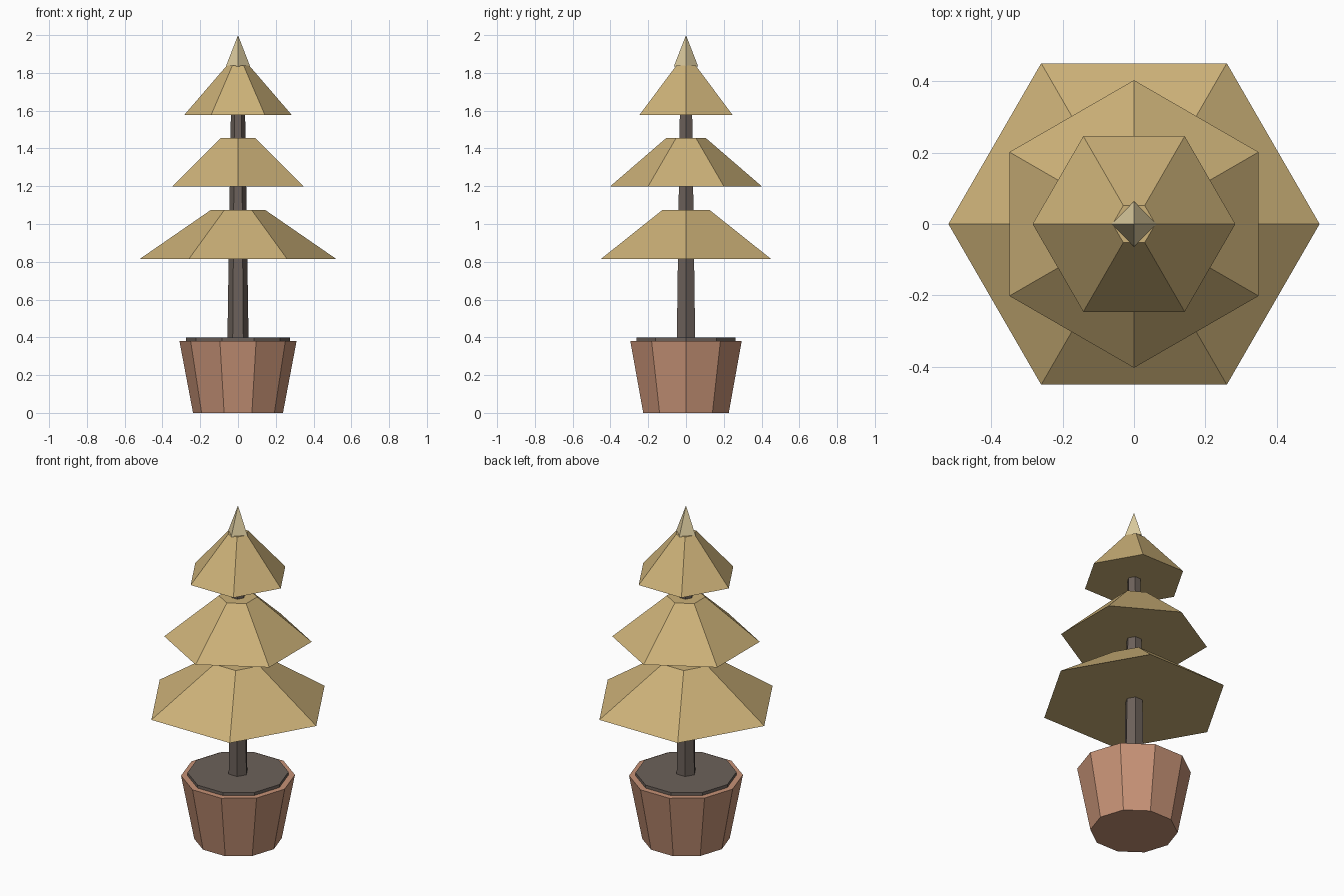
import bpy
import bmesh
from math import cos, sin, tau, radians

cube = bpy.data.objects.get("Cube")
if cube:
    bpy.data.objects.remove(cube, do_unlink=True)


def linear(c):
    c /= 255
    return c / 12.92 if c <= 0.04045 else ((c + 0.055) / 1.055) ** 2.4


def make_material(name, r, g, b):
    colour = (linear(r), linear(g), linear(b), 1)
    mat = bpy.data.materials.new(name)
    mat.use_nodes = True
    mat.diffuse_color = colour
    bsdf = mat.node_tree.nodes["Principled BSDF"]
    bsdf.inputs["Base Color"].default_value = colour
    bsdf.inputs["Roughness"].default_value = 0.9
    return mat


def frustum(name, sides, bottom, top, mat, turn=0):
    """Closed flat-sided solid between two (radius, height) rings; top radius 0 makes a point."""
    bm = bmesh.new()

    def ring(radius, z):
        count = sides if radius else 1
        angles = [radians(turn) + tau * i / sides for i in range(count)]
        return [bm.verts.new((radius * cos(a), radius * sin(a), z)) for a in angles]

    low, high = ring(*bottom), ring(*top)
    bm.faces.new(low[::-1])
    if len(high) > 1:
        bm.faces.new(high)
    for i in range(sides):
        j = (i + 1) % sides
        if len(high) > 1:
            bm.faces.new((low[i], low[j], high[j], high[i]))
        else:
            bm.faces.new((low[i], low[j], high[0]))
    mesh = bpy.data.meshes.new(name)
    bm.to_mesh(mesh)
    bm.free()
    mesh.materials.append(mat)
    obj = bpy.data.objects.new(name, mesh)
    bpy.context.collection.objects.link(obj)
    return obj


clay = make_material("terracotta", 198, 146, 118)
bark = make_material("dark bark", 108, 97, 90)
gold = make_material("golden foliage", 204, 177, 120)
pale = make_material("pale tip", 222, 205, 160)

# Planter with soil
frustum("pot", 10, (0.238, 0), (0.31, 0.38), clay)
frustum("soil", 10, (0.275, 0.375), (0.275, 0.398), bark)

# Tapering trunk
frustum("trunk", 6, (0.056, 0.39), (0.036, 1.7), bark)

# Foliage tiers, the middle one turned by half a side
frustum("lower_tier", 6, (0.52, 0.815), (0.143, 1.075), gold)
frustum("middle_tier", 6, (0.403, 1.198), (0.105, 1.455), gold, turn=30)
frustum("upper_tier", 6, (0.284, 1.578), (0.06, 1.838), gold)

# Pointed top
frustum("tip", 4, (0.064, 1.835), (0, 2.0), pale)
